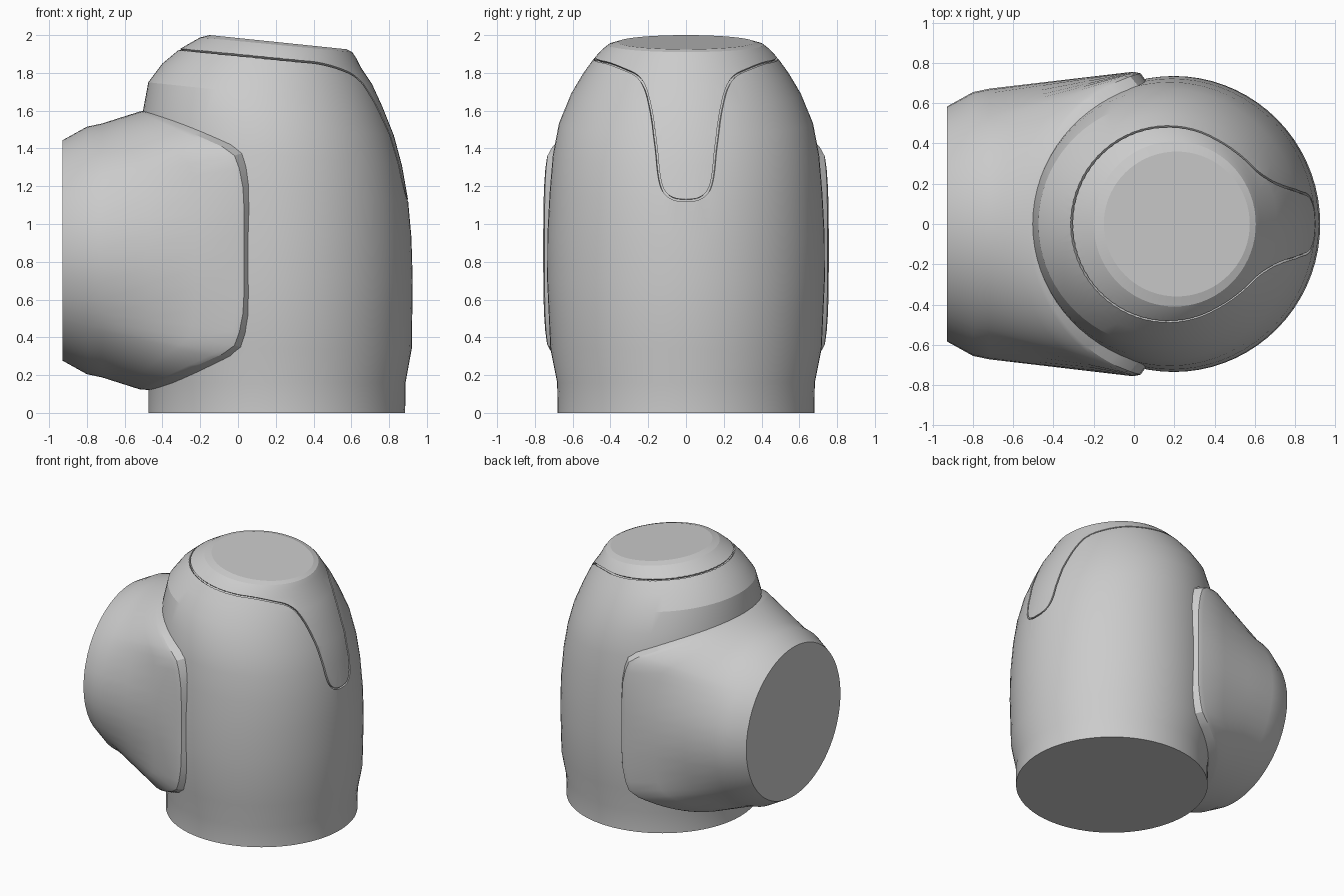
import bpy, bmesh
from math import sin, cos, pi, radians
from mathutils import Vector
from mathutils.bvhtree import BVHTree

if "Cube" in bpy.data.objects:
    bpy.data.objects.remove(bpy.data.objects["Cube"])


def loft(name, rings, cap_start=True, cap_end=True, closed=False):
    """Skin a list of equal-length point loops."""
    bm = bmesh.new()
    vs = [[bm.verts.new(p) for p in r] for r in rings]
    n = len(rings[0])
    pairs = list(zip(vs, vs[1:])) + ([(vs[-1], vs[0])] if closed else [])
    for a, b in pairs:
        for i in range(n):
            j = (i + 1) % n
            bm.faces.new((a[i], a[j], b[j], b[i]))
    if cap_start and not closed:
        bm.faces.new(vs[0][::-1])
    if cap_end and not closed:
        bm.faces.new(vs[-1])
    bmesh.ops.recalc_face_normals(bm, faces=bm.faces)
    me = bpy.data.meshes.new(name)
    bm.to_mesh(me)
    bm.free()
    ob = bpy.data.objects.new(name, me)
    bpy.context.collection.objects.link(ob)
    return ob


def smooth(ob, angle):
    bpy.ops.object.select_all(action='DESELECT')
    ob.select_set(True)
    bpy.context.view_layer.objects.active = ob
    bpy.ops.object.shade_smooth_by_angle(angle=radians(angle))


# Housing: stacked ellipses that tilt toward the top
# (x left, z left, x right, z right, half depth)
PROFILE = [
    (-.475, 0, .885, 0, .68), (-.475, .16, .887, .16, .682),
    (-.515, .34, .92, .34, .718), (-.53, .7, .925, .7, .735),
    (-.53, .95, .918, .93, .734), (-.525, 1.2, .9, 1.13, .722),
    (-.515, 1.42, .868, 1.31, .705), (-.503, 1.6, .825, 1.47, .672),
    (-.475, 1.75, .765, 1.62, .61), (-.40, 1.85, .71, 1.74, .545),
    (-.31, 1.925, .65, 1.83, .485), (-.245, 1.963, .625, 1.88, .445),
    (-.20, 1.988, .605, 1.91, .41), (-.15, 2.0, .575, 1.925, .36)]


def ring_point(p, t):
    xl, zl, xr, zr, ry = p
    c = cos(t)
    return Vector(((xl + xr) / 2 + (xr - xl) / 2 * c, ry * sin(t),
                   (zl + zr) / 2 + (zr - zl) / 2 * c))


N = 72
housing = loft("housing", [[ring_point(p, 2 * pi * i / N) for i in range(N)]
                           for p in PROFILE])

# Groove around the top cap, dipping into a tongue on the right side
bm = bmesh.new()
bm.from_mesh(housing.data)
tree = BVHTree.FromBMesh(bm)
bm.free()

TONGUE = [(.335, 1.822), (.26, 1.785), (.215, 1.715), (.182, 1.58),
          (.158, 1.4), (.142, 1.25), (.118, 1.175), (.07, 1.135)]


def on_side(y, z):
    return tree.ray_cast(Vector((3, y, z)), Vector((-1, 0, 0)))[0]


keys = [ring_point(PROFILE[10], radians(a)) for a in range(60, 301, 10)]
keys += [on_side(-y, z) for y, z in TONGUE] + [on_side(0, 1.125)]
keys += [on_side(y, z) for y, z in reversed(TONGUE)]
path = []
for i in range(len(keys)):
    a, b, c, d = (keys[(i + k) % len(keys)] for k in (-1, 0, 1, 2))
    for s in (0, .25, .5, .75):
        path.append(.5 * (2 * b + (c - a) * s + (2 * a - 5 * b + 4 * c - d) * s * s
                          + (3 * b - a - 3 * c + d) * s ** 3))
sections = []
for i, p in enumerate(path):
    hit, nor, _, _ = tree.find_nearest(p)
    side = (path[(i + 1) % len(path)] - path[i - 1]).normalized().cross(nor).normalized() * .006
    sections.append([hit + side + nor * .02, hit - side + nor * .02,
                     hit - side - nor * .018, hit + side - nor * .018])
cutter = loft("groove_cutter", sections, closed=True)
cutter.hide_render = True
mod = housing.modifiers.new("groove", 'BOOLEAN')
mod.operation, mod.solver, mod.object = 'DIFFERENCE', 'EXACT', cutter
bpy.context.view_layer.objects.active = housing
bpy.ops.object.modifier_apply(modifier=mod.name)
bpy.data.objects.remove(cutter)
smooth(housing, 14)

# Side socket: round mouth at the left, blending to a saddle that hugs the housing
ZC, STEPS = .86, 20
CORNER = [(73, .50), (75, .43), (76.5, .33), (77, .2), (77, .1)]  # (angle, half height)
quarter = [(68 * k / STEPS, None) for k in range(STEPS + 1)] + CORNER


def saddle(deg, h, foot):
    phi = radians(deg)
    r = .715 + .068 * sin(phi) ** 2
    x = .2 - r * cos(phi)
    if h is None:
        h = .737 - max(0, x + .515) * .45
    if foot:
        r, phi, h = .675, phi * 1.05, h + .022 * sin(phi)
        x = .2 - r * cos(phi)
    return Vector((x, r * sin(phi), h))


def full_loop(foot):
    top = [saddle(d, h, foot) for d, h in quarter]
    mid = saddle(77, 0, foot)
    half = top + [mid] + [Vector((p.x, p.y, -p.z)) for p in reversed(top)]
    return half + [Vector((p.x, -p.y, p.z)) for p in reversed(half[1:-1])]


edge, foot = full_loop(False), full_loop(True)


def mouth(x, r):
    out = []
    for p in edge:
        d = Vector((0, p.y, p.z)).normalized() * r
        out.append(Vector((x, d.y, d.z)))
    return out


collar = mouth(-.72, .672)
loops = [mouth(-.93, .583), mouth(-.80, .655), collar]
loops += [[a.lerp(b, s) for a, b in zip(collar, edge)] for s in (.33, .66, .96)]
loops += [[e.lerp(f, .12) for e, f in zip(edge, foot)], foot]
up = Vector((0, 0, ZC))
socket = loft("side_socket", [[p + up for p in l] for l in loops], cap_end=False)
smooth(socket, 22)
